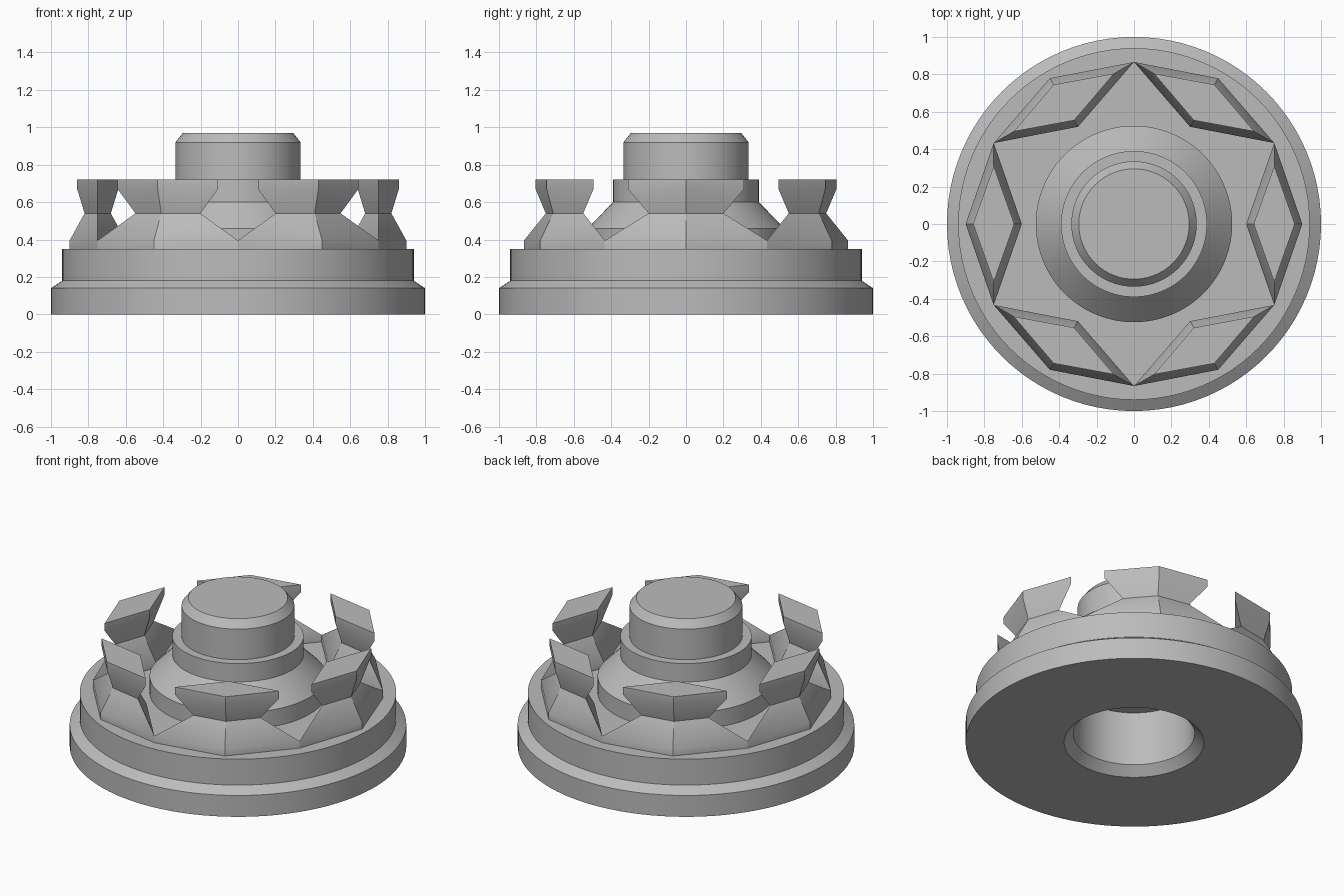
import bpy, bmesh, math
from mathutils import Matrix, Vector

cube = bpy.data.objects.get("Cube")
if cube:
    bpy.data.objects.remove(cube, do_unlink=True)

# Single plain grey material
grey = bpy.data.materials.new("plain_grey")
grey.use_nodes = True
colour = (0.5, 0.5, 0.5, 1)
grey.diffuse_color = colour
grey.node_tree.nodes["Principled BSDF"].inputs["Base Color"].default_value = colour


def finish(name, bm, angle):
    """Turn a bmesh into a shaded object."""
    bmesh.ops.recalc_face_normals(bm, faces=bm.faces)
    mesh = bpy.data.meshes.new(name)
    bm.to_mesh(mesh)
    bm.free()
    mesh.materials.append(grey)
    obj = bpy.data.objects.new(name, mesh)
    bpy.context.collection.objects.link(obj)
    bpy.ops.object.select_all(action="DESELECT")
    obj.select_set(True)
    bpy.context.view_layer.objects.active = obj
    bpy.ops.object.shade_smooth_by_angle(angle=math.radians(angle))
    return obj


def lathe(name, profile, steps=96):
    """Spin a radius/height profile around the vertical axis."""
    bm = bmesh.new()
    verts = [bm.verts.new((r, 0, z)) for r, z in profile]
    edges = [bm.edges.new(pair) for pair in zip(verts, verts[1:])]
    bmesh.ops.spin(bm, geom=verts + edges, cent=(0, 0, 0), axis=(0, 0, 1),
                   angle=math.tau, steps=steps, use_merge=True)
    bmesh.ops.remove_doubles(bm, verts=bm.verts, dist=1e-4)
    return finish(name, bm, 25)


def tooth(name, turn):
    """Loft diamond sections into one waisted crown tooth."""
    bm = bmesh.new()
    rings = []
    for half_depth, half_width, z in TOOTH_SECTIONS:
        corners = [(half_depth, 0), (0, half_width), (-half_depth, 0), (0, -half_width)]
        rings.append([bm.verts.new((TOOTH_RADIUS + x, y, z)) for x, y in corners])
    for low, high in zip(rings, rings[1:]):
        for i in range(4):
            j = (i + 1) % 4
            bm.faces.new((low[i], low[j], high[j], high[i]))
    bm.faces.new(rings[0])
    bm.faces.new(rings[-1])
    bmesh.ops.rotate(bm, verts=bm.verts, cent=Vector(),
                     matrix=Matrix.Rotation(turn, 3, "Z"))
    return finish(name, bm, 33)


# Flanged base, stepped hub and blind bore, from bore ceiling to hub top
lathe("flanged_hub", [
    (0, 0.41), (0.36, 0.41), (0.36, 0.055), (0.415, 0),
    (1, 0), (1, 0.14), (0.94, 0.18), (0.94, 0.35),
    (0.525, 0.35), (0.525, 0.46), (0.39, 0.6), (0.39, 0.72),
    (0.335, 0.72), (0.335, 0.92), (0.295, 0.97), (0, 0.97),
])

# Crown of six teeth touching at their tips
TOOTH_RADIUS = 0.75
TIP = TOOTH_RADIUS * math.tan(math.pi / 6)
TOOTH_SECTIONS = [
    (0.15, TIP, 0.345), (0.15, TIP, 0.395), (0.07, 0.2, 0.54),
    (0.11, 0.31, 0.67), (0.11, 0.31, 0.72),
]
for n in range(6):
    tooth(f"crown_tooth_{n + 1}", n * math.pi / 3)
